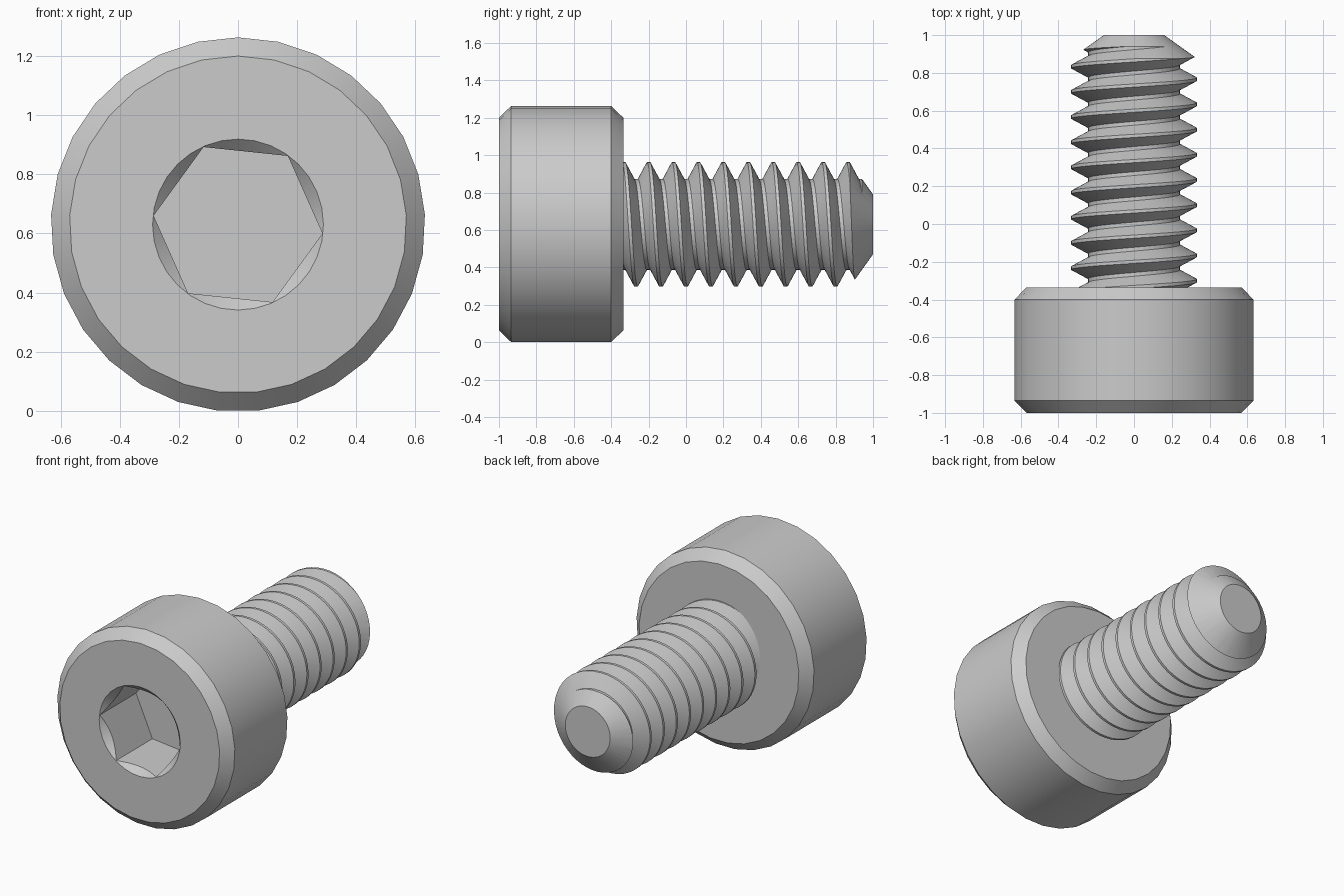
import bpy, bmesh, math

if "Cube" in bpy.data.objects:
    bpy.data.objects.remove(bpy.data.objects["Cube"])

CZ = 0.63                     # height of the screw axis, which runs along y
PITCH, MAJOR, MINOR = 0.1333, 0.333, 0.243

steel = bpy.data.materials.new("steel_grey")
steel.diffuse_color = (0.6, 0.6, 0.6, 1)
steel.use_nodes = True
steel.node_tree.nodes["Principled BSDF"].inputs["Base Color"].default_value = steel.diffuse_color


def finish(bm, name):
    bmesh.ops.recalc_face_normals(bm, faces=bm.faces[:])
    me = bpy.data.meshes.new(name)
    bm.to_mesh(me)
    bm.free()
    me.materials.append(steel)
    ob = bpy.data.objects.new(name, me)
    bpy.context.collection.objects.link(ob)
    return ob


def point(y, r, a):
    return (r * math.cos(a), y, CZ + r * math.sin(a))


def lathe(name, profile, sides, start):
    """Closed solid of (y, radius) rings around the screw axis."""
    bm = bmesh.new()
    rings = [[bm.verts.new(point(y, r, math.radians(start) + math.tau * i / sides))
              for i in range(sides)] for y, r in profile]
    for a, b in zip(rings, rings[1:]):
        for i in range(sides):
            j = (i + 1) % sides
            bm.faces.new((a[i], a[j], b[j], b[i]))
    bm.faces.new(rings[0])
    bm.faces.new(rings[-1])
    return finish(bm, name)


def boolean(ob, cutter, operation):
    mod = ob.modifiers.new("cut", 'BOOLEAN')
    mod.operation, mod.solver, mod.object = operation, 'EXACT', cutter
    bpy.context.view_layer.objects.active = ob
    bpy.ops.object.modifier_apply(modifier=mod.name)
    bpy.data.objects.remove(cutter)


def smooth(ob):
    bpy.ops.object.select_all(action='DESELECT')
    ob.select_set(True)
    bpy.context.view_layer.objects.active = ob
    bpy.ops.object.shade_smooth_by_angle(angle=math.radians(25))


# Chamfered cylinder head
head = lathe("head", [(-1, 0.57), (-0.935, 0.633), (-0.4, 0.633), (-0.335, 0.57)], 29, 90)
# Hexagonal socket with a countersunk mouth
boolean(head, lathe("socket_cutter", [(-1.1, 0.287), (-0.63, 0.287)], 6, -6), 'DIFFERENCE')
boolean(head, lathe("mouth_cutter", [(-1.05, 0.339), (-0.8, 0.089)], 32, 90), 'DIFFERENCE')
smooth(head)

# Right-handed helical thread: crest, flank, root, flank repeated each pitch
SEG, TURNS = 48, 13
cycle = [(-0.0085, MAJOR), (0.0085, MAJOR), (0.0567, MINOR), (0.0767, MINOR)]
rows = [(-0.2 + PITCH * (t - 3) + dy, r) for t in range(TURNS) for dy, r in cycle]
bm = bmesh.new()
grid = [[bm.verts.new(point(y + PITCH * s / SEG, r, math.pi / 2 - math.tau * s / SEG))
         for s in range(SEG)] for y, r in rows]
step = len(cycle)
for i in range(len(rows) - 1):
    for s in range(SEG):
        if s < SEG - 1:
            c, d = grid[i][s + 1], grid[i + 1][s + 1]
        elif i + 1 + step < len(rows):
            c, d = grid[i + step][0], grid[i + 1 + step][0]   # join to the next turn
        else:
            continue
        bm.faces.new((grid[i][s], c, d, grid[i + 1][s]))
# Close both ends with fans to the axis
rim = [e for e in bm.edges if e.is_boundary]
ends = [bm.verts.new((0, y, CZ)) for y in (-0.6, 1.3)]
for e in rim:
    a, b = e.verts
    bm.faces.new((a, b, ends[0] if a.co.y < 0.3 else ends[1]))
thread = finish(bm, "threaded_shank")
# Trim to length with a conical tip
boolean(thread, lathe("tip_trimmer", [(-0.345, 0.45), (0.793, 0.45), (1, 0.16)], SEG, 90), 'INTERSECT')
smooth(thread)
